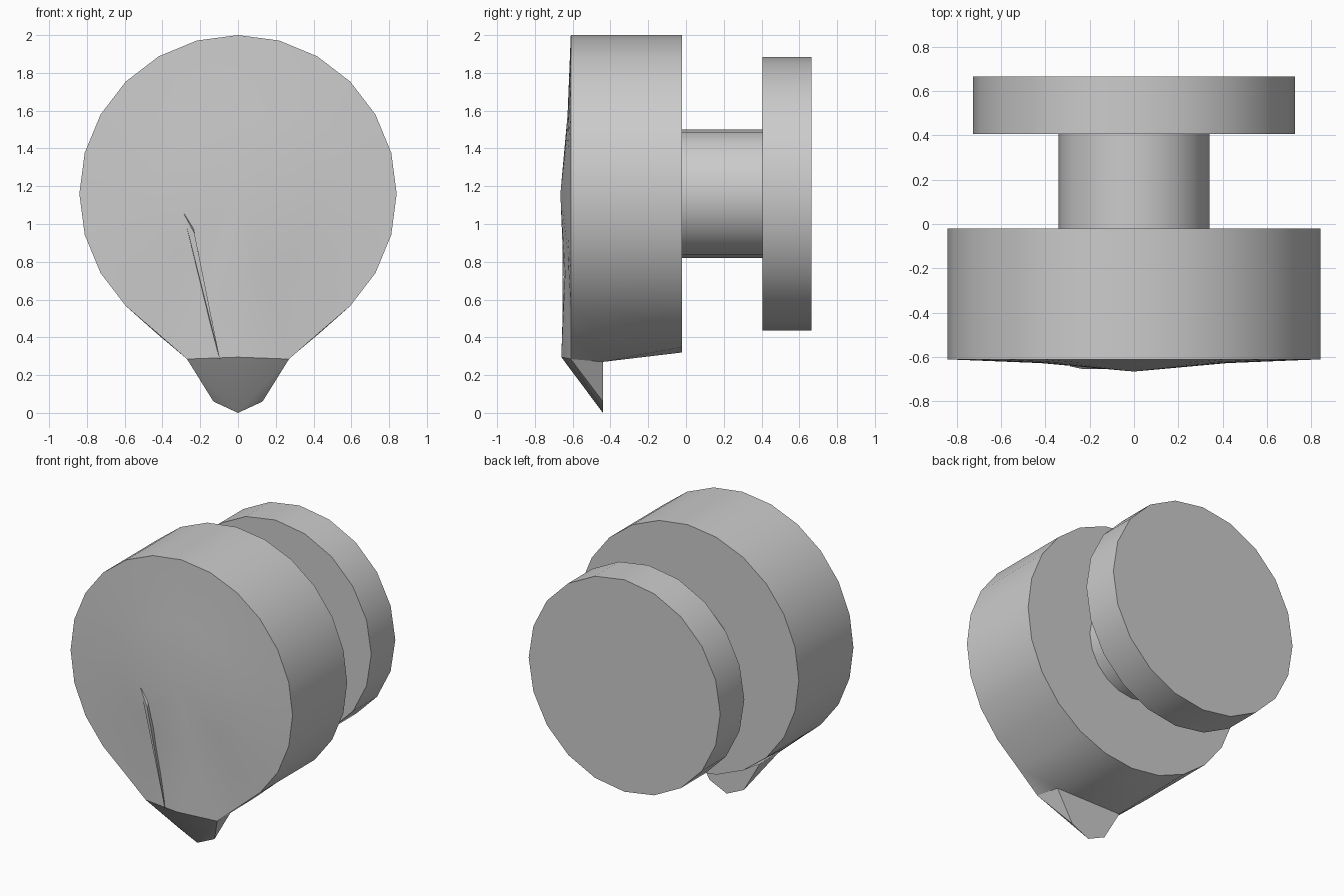
import bpy, bmesh
from math import sin, cos, radians

cube = bpy.data.objects.get("Cube")
if cube:
    bpy.data.objects.remove(cube, do_unlink=True)

CENTRE_Z = 1.16
SIDES = 24

grey = bpy.data.materials.new("plain_grey")
grey.use_nodes = True
grey.diffuse_color = (0.6, 0.6, 0.6, 1)
grey.node_tree.nodes["Principled BSDF"].inputs["Base Color"].default_value = (0.6, 0.6, 0.6, 1)


def finish(name, bm):
    """Turn a bmesh into a grey object, smooth except at hard edges."""
    bmesh.ops.recalc_face_normals(bm, faces=bm.faces)
    mesh = bpy.data.meshes.new(name)
    bm.to_mesh(mesh)
    bm.free()
    mesh.materials.append(grey)
    obj = bpy.data.objects.new(name, mesh)
    bpy.context.collection.objects.link(obj)
    bpy.ops.object.select_all(action="DESELECT")
    obj.select_set(True)
    bpy.context.view_layer.objects.active = obj
    bpy.ops.object.shade_smooth_by_angle(angle=radians(30))
    return obj


def circle(radius, y, sides=SIDES):
    """Points around the y axis, starting at the top."""
    turns = [radians(360 * i / sides) for i in range(sides)]
    return [(radius * sin(a), y, CENTRE_Z + radius * cos(a)) for a in turns]


def bridge(bm, first, second):
    for i in range(len(first)):
        j = (i + 1) % len(first)
        bm.faces.new((first[i], first[j], second[j], second[i]))


def disc(name, radius, y_front, y_back, sides):
    bm = bmesh.new()
    rings = [[bm.verts.new(p) for p in circle(radius, y, sides)] for y in (y_front, y_back)]
    bridge(bm, *rings)
    for ring in rings:
        bm.faces.new(ring)
    return finish(name, bm)


def hull(name, points):
    bm = bmesh.new()
    for p in points:
        bm.verts.new(p)
    bmesh.ops.convex_hull(bm, input=bm.verts)
    bmesh.ops.dissolve_limit(bm, angle_limit=radians(1), verts=bm.verts, edges=bm.edges)
    return finish(name, bm)


# Main drum: the round back blends into a pear-shaped front
bottom = SIDES // 2
front = circle(0.84, -0.61)
middle = circle(0.84, -0.44)
back = circle(0.84, -0.02)
inner = circle(0.42, -0.627)
for side in (-1, 1):
    shoulder, corner = bottom - 2 * side, bottom - side
    front[shoulder] = (side * 0.43, -0.61, 0.425)
    middle[shoulder] = (side * 0.43, -0.44, 0.42)
    front[corner] = (side * 0.27, -0.61, 0.285)
    middle[corner] = (side * 0.25, -0.44, 0.27)
    inner[corner] = (side * 0.12, -0.64, 0.74)
front[bottom] = (0, -0.66, 0.295)
middle[bottom] = (0, -0.44, 0.27)
inner[bottom] = (0, -0.647, 0.72)

bm = bmesh.new()
rings = [[bm.verts.new(p) for p in ring] for ring in (inner, front, middle, back)]
for first, second in zip(rings, rings[1:]):
    bridge(bm, first, second)
bm.faces.new(rings[-1])
peak = bm.verts.new((0, -0.665, CENTRE_Z))
for i, v in enumerate(rings[0]):
    bm.faces.new((peak, v, rings[0][(i + 1) % SIDES]))
finish("main_drum", bm)

# Pointed tip under the front
tip = [(0, -0.66, 0.295), (0, -0.44, 0)]
for side in (-1, 1):
    tip += [(side * 0.27, -0.61, 0.285), (side * 0.25, -0.44, 0.27), (side * 0.13, -0.44, 0.06)]
hull("lower_tip", tip)

# Thin slanted fold on the front
hull("front_fold", [(-0.29, -0.641, 1.06), (-0.23, -0.654, 0.95), (-0.095, -0.652, 0.28),
                    (-0.24, -0.62, 1.0), (-0.13, -0.62, 0.4)])

# Stem and rear disc
disc("stem", 0.34, -0.03, 0.41, 20)
disc("rear_disc", 0.725, 0.405, 0.665, 20)
